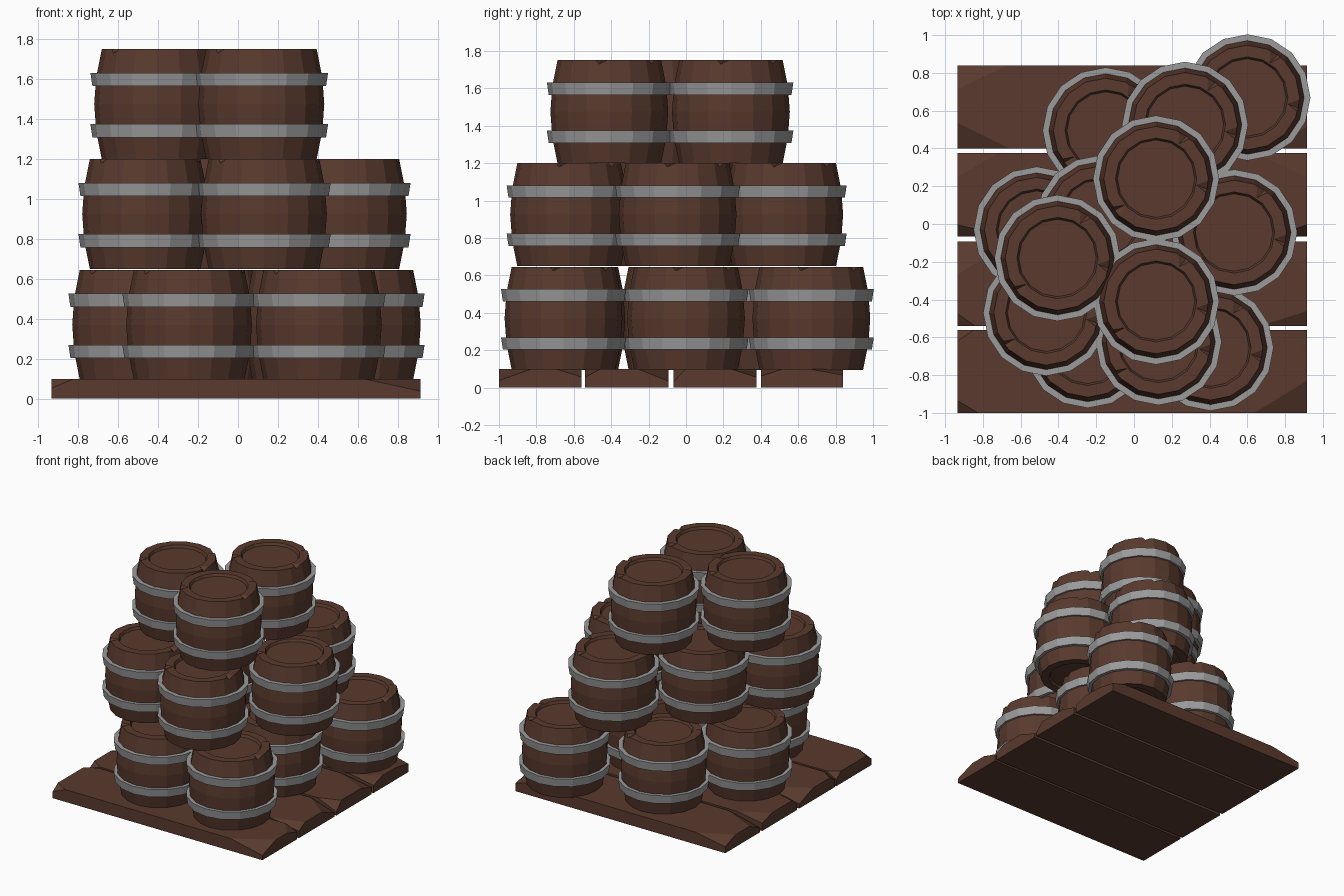
import bpy, bmesh, math, random
from mathutils import Vector

if "Cube" in bpy.data.objects:
    bpy.data.objects.remove(bpy.data.objects["Cube"])

random.seed(4)
SIDES = 16


def material(name, rgb):
    m = bpy.data.materials.new(name)
    m.diffuse_color = (*rgb, 1)
    m.use_nodes = True
    m.node_tree.nodes["Principled BSDF"].inputs["Base Color"].default_value = m.diffuse_color
    return m


brown = material("dark_brown_wood", (0.10, 0.042, 0.027))
grey = material("grey_iron", (0.33, 0.33, 0.33))


def add_object(name, mesh, loc=(0, 0, 0)):
    ob = bpy.data.objects.new(name, mesh)
    ob.location = loc
    bpy.context.collection.objects.link(ob)
    return ob


def to_mesh(bm, name, mat):
    bmesh.ops.recalc_face_normals(bm, faces=bm.faces)
    me = bpy.data.meshes.new(name)
    bm.to_mesh(me)
    bm.free()
    me.materials.append(mat)
    return me


def lathe(bm, profile, closed):
    """Rings of SIDES points; closed joins last ring to first, else ends are capped."""
    rings = []
    for r, z in profile:
        rings.append([bm.verts.new((r * math.cos(2 * math.pi * i / SIDES),
                                    r * math.sin(2 * math.pi * i / SIDES), z))
                      for i in range(SIDES)])
    pairs = list(zip(rings, rings[1:]))
    if closed:
        pairs.append((rings[-1], rings[0]))
    else:
        bm.faces.new(rings[0])
        bm.faces.new(rings[-1])
    for a, b in pairs:
        for i in range(SIDES):
            j = (i + 1) % SIDES
            bm.faces.new((a[i], a[j], b[j], b[i]))


def hull(bm, points):
    verts = [bm.verts.new(p) for p in points]
    bmesh.ops.convex_hull(bm, input=verts)


# Barrel body: bulging staves with a shallow recess in each end
H = 0.55
bm = bmesh.new()
lathe(bm, [(0.205, 0.02), (0.215, 0), (0.277, 0), (0.305, 0.14), (0.315, 0.275),
           (0.305, 0.41), (0.277, H), (0.215, H), (0.205, H - 0.02)], False)
body_src = add_object("body_source", to_mesh(bm, "body_source", brown))

# Chipped notches in the top rim
bm = bmesh.new()
for deg in (-9, 57, 220):
    a = math.radians(deg)
    pts = []
    for r, t, z in ((0.216, 0, H), (0.36, 0.08, H), (0.36, -0.08, H), (0.36, -0.03, H - 0.05),
                    (0.216, 0, 0.6), (0.36, 0.08, 0.6), (0.36, -0.08, 0.6)):
        pts.append((r * math.cos(a) - t * math.sin(a), r * math.sin(a) + t * math.cos(a), z))
    hull(bm, pts)
cutter = add_object("notch_cutter", to_mesh(bm, "notch_cutter", brown))
cutter.hide_render = True
mod = body_src.modifiers.new("notches", "BOOLEAN")
mod.operation = "DIFFERENCE"
mod.solver = "EXACT"
mod.object = cutter
bpy.context.view_layer.update()
body_mesh = bpy.data.meshes.new_from_object(
    body_src.evaluated_get(bpy.context.evaluated_depsgraph_get()))
body_mesh.name = "barrel_body"
bpy.data.objects.remove(body_src)
bpy.data.objects.remove(cutter)

# Two iron hoops per barrel, slightly wider at the top edge
bm = bmesh.new()
for z0 in (0.108, 0.365):
    lathe(bm, [(0.29, z0), (0.324, z0), (0.334, z0 + 0.066), (0.29, z0 + 0.066)], True)
hoop_mesh = to_mesh(bm, "barrel_hoops", grey)

# Stack of barrels in three layers
layers = [
    ("bottom", 0.095, [(-0.515, -0.03), (-0.245, -0.64), (0.405, -0.655),
                       (0.6, 0.67), (-0.15, 0.495), (0.35, 0.0)]),
    ("middle", 0.65, [(0.27, 0.525), (0.53, -0.045), (0.13, -0.625),
                      (-0.465, -0.47), (-0.18, 0.03)]),
    ("top", 1.2, [(-0.405, -0.18), (0.117, 0.24), (0.117, -0.41)]),
]
for layer, z, spots in layers:
    for n, (x, y) in enumerate(spots, 1):
        add_object(f"{layer}_barrel_{n}", body_mesh, (x, y, z))
        add_object(f"{layer}_barrel_{n}_hoops", hoop_mesh, (x, y, z))

# Plank platform: boards with chipped top corners
X0, X1, T = -0.935, 0.915, 0.098
for n, (y0, y1) in enumerate([(-1, -0.56), (-0.54, -0.093), (-0.067, 0.376), (0.40, 0.84)], 1):
    pts = []
    for x, sx in ((X0, 1), (X1, -1)):
        for y, sy in ((y0, 1), (y1, -1)):
            a, b, d = random.uniform(0.05, 0.3), random.uniform(0.05, 0.2), random.uniform(0.03, 0.07)
            pts += [(x, y, 0), (x + sx * a, y, T), (x, y + sy * b, T), (x, y, T - d)]
    bm = bmesh.new()
    hull(bm, pts)
    bmesh.ops.dissolve_limit(bm, angle_limit=0.01, verts=bm.verts, edges=bm.edges)
    add_object(f"platform_plank_{n}", to_mesh(bm, f"platform_plank_{n}", brown))
